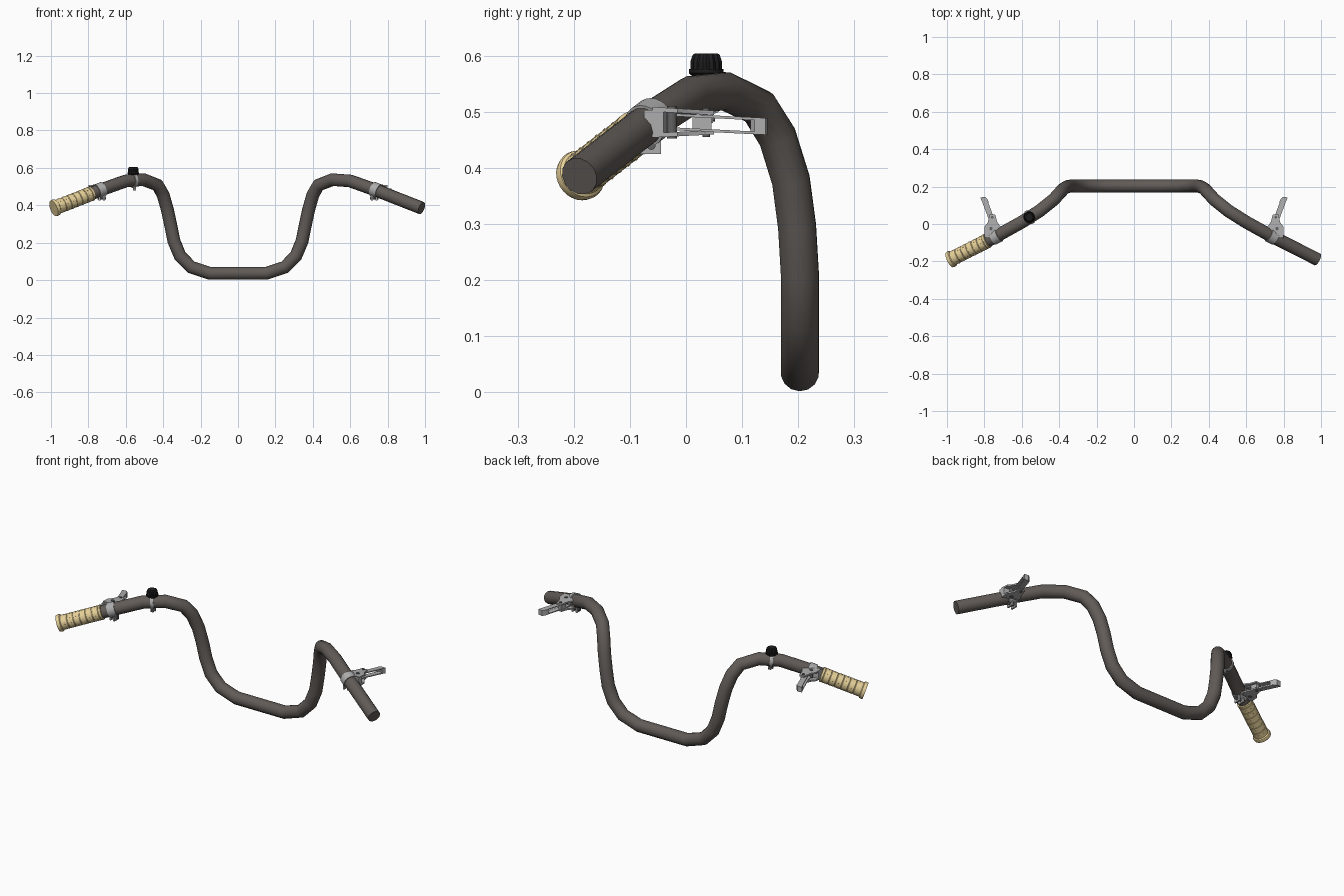
import bpy, bmesh, math
from mathutils import Vector

if "Cube" in bpy.data.objects:
    bpy.data.objects.remove(bpy.data.objects["Cube"])


def material(name, rgb):
    m = bpy.data.materials.new(name)
    m.diffuse_color = (*rgb, 1)
    m.use_nodes = True
    m.node_tree.nodes["Principled BSDF"].inputs["Base Color"].default_value = m.diffuse_color
    return m


STEEL = material("dark_steel", (0.12, 0.105, 0.095))
SILVER = material("silver", (0.42, 0.42, 0.42))
BOLT = material("bolt_grey", (0.12, 0.12, 0.12))
TAN = material("tan_rubber", (0.80, 0.64, 0.32))
BLACK = material("black", (0.012, 0.012, 0.012))


def finish(ob, mat, angle=40):
    ob.data.materials.append(mat)
    bpy.ops.object.select_all(action='DESELECT')
    ob.select_set(True)
    bpy.context.view_layer.objects.active = ob
    if angle:
        bpy.ops.object.shade_smooth_by_angle(angle=math.radians(angle))
    return ob


def from_bmesh(name, bm, mat, angle=40):
    bmesh.ops.recalc_face_normals(bm, faces=bm.faces)
    me = bpy.data.meshes.new(name)
    bm.to_mesh(me)
    bm.free()
    ob = bpy.data.objects.new(name, me)
    bpy.context.collection.objects.link(ob)
    return finish(ob, mat, angle)


def revolve(name, profile, origin, axis, mat, n=24, closed=False, angle=40, knurl=0):
    """Turn (distance along axis, radius) points about an axis."""
    rot = Vector(axis).to_track_quat('Z', 'Y')
    bm = bmesh.new()
    rings = []
    for d, r in profile:
        ring = []
        for i in range(n):
            a = 2 * math.pi * i / n
            rr = r - knurl * (i % 2)
            ring.append(bm.verts.new(Vector(origin) + rot @ Vector((rr * math.cos(a), rr * math.sin(a), d))))
        rings.append(ring)
    pairs = list(zip(rings, rings[1:])) + ([(rings[-1], rings[0])] if closed else [])
    for a, b in pairs:
        for i in range(n):
            j = (i + 1) % n
            bm.faces.new((a[i], a[j], b[j], b[i]))
    if not closed:
        bm.faces.new(rings[0])
        bm.faces.new(rings[-1])
    return from_bmesh(name, bm, mat, angle)


def prism(name, outline, z0, z1, s, mat, slope=0.0):
    """Plate with an xy outline; s mirrors x, slope tips it along y."""
    bm = bmesh.new()
    lo, hi = [[bm.verts.new((s * x, y, z + slope * y)) for x, y in outline] for z in (z0, z1)]
    bm.faces.new(lo)
    bm.faces.new(hi)
    n = len(outline)
    for i in range(n):
        j = (i + 1) % n
        bm.faces.new((lo[i], lo[j], hi[j], hi[i]))
    return from_bmesh(name, bm, mat, 30)


def rod(name, origin, axis, length, r, mat, n=12):
    return revolve(name, [(-length / 2, r), (length / 2, r)], origin, axis, mat, n)


def clamp_band(name, c, axis, width):
    h = width / 2
    return revolve(name, [(-h, 0.031), (-h, 0.039), (h, 0.039), (h, 0.031)], c, axis, SILVER, 24, True)


# bent tube, right half mirrored to the left
half = [(0.15, 0.203, 0.036), (0.25, 0.203, 0.069), (0.31, 0.203, 0.13), (0.343, 0.203, 0.21),
        (0.36, 0.198, 0.295), (0.378, 0.187, 0.378), (0.40, 0.163, 0.455), (0.43, 0.13, 0.508),
        (0.505, 0.07, 0.537), (0.60, 0.01, 0.53), (0.735, -0.065, 0.482), (0.982, -0.19, 0.385)]
path = [(-x, y, z) for x, y, z in reversed(half)] + half
cu = bpy.data.curves.new("handlebar_tube", 'CURVE')
cu.dimensions = '3D'
cu.bevel_depth = 0.0345
cu.bevel_resolution = 5
cu.use_fill_caps = True
sp = cu.splines.new('POLY')
sp.points.add(len(path) - 1)
for p, co in zip(sp.points, path):
    p.co = (*co, 1)
tube = bpy.data.objects.new("handlebar_tube", cu)
bpy.context.collection.objects.link(tube)
tube.select_set(True)
bpy.context.view_layer.objects.active = tube
bpy.ops.object.convert(target='MESH')
finish(bpy.context.view_layer.objects.active, STEEL)

# rubber grip on the left end, with ring ridges and an end flange
tip = Vector((-0.982, -0.19, 0.385))
inward = (Vector((-0.735, -0.065, 0.482)) - tip).normalized()
prof = [(-0.004, 0.036), (-0.004, 0.044), (0.006, 0.046), (0.014, 0.044), (0.018, 0.039)]
for i in range(6):
    d = 0.022 + i * 0.034
    prof += [(d, 0.039), (d + 0.029, 0.039), (d + 0.0305, 0.0375), (d + 0.0325, 0.0375)]
prof += [(0.226, 0.040), (0.236, 0.040), (0.238, 0.033)]
revolve("grip", prof, tip, inward, TAN, 28, angle=30)
# rows of small studs along the grip
q = inward.to_track_quat('Z', 'Y')
for k in range(8):
    a = math.pi * k / 4
    out = q @ Vector((math.cos(a), math.sin(a), 0))
    for i in range(6):
        rod("grip_stud", tip + inward * (0.036 + i * 0.034) + out * 0.0385, out, 0.004, 0.003, TAN, 6)

# brake levers on both sides
bracket = [(0.715, -0.045), (0.715, -0.012), (0.732, 0.012), (0.742, 0.05), (0.772, 0.05),
           (0.782, 0.008), (0.80, -0.015), (0.80, -0.06), (0.76, -0.06)]
block = [(0.715, -0.055), (0.715, -0.025), (0.80, -0.04), (0.80, -0.075)]
blade = [(0.735, -0.02), (0.748, 0.03), (0.768, 0.085), (0.778, 0.112), (0.785, 0.135), (0.797, 0.145),
         (0.822, 0.142), (0.812, 0.118), (0.803, 0.095), (0.79, 0.06), (0.775, 0.02), (0.768, -0.02)]
blade_tip = [(0.776, 0.115), (0.785, 0.135), (0.797, 0.145), (0.822, 0.142), (0.814, 0.122), (0.795, 0.13)]
blade_base = [(0.741, 0.012), (0.747, 0.045), (0.765, 0.045), (0.764, 0.012)]
for s, side in ((-1, "left"), (1, "right")):
    c = Vector((s * 0.738, -0.066, 0.481))
    axis = Vector((s * 0.836, -0.435, -0.33))
    clamp_band(side + "_lever_clamp", c, axis, 0.04)
    # clamp ears and bolt under the tube
    for k, x in enumerate((0.712, 0.736)):
        prism(side + "_clamp_ear", [(x, -0.082), (x + 0.009, -0.082), (x + 0.009, -0.045), (x, -0.045)],
              0.425, 0.458, s, SILVER)
    rod(side + "_clamp_bolt", (s * 0.729, -0.062, 0.44), (1, 0, 0), 0.046, 0.008, BOLT)
    # bracket plates, joined to the clamp by a block
    prism(side + "_bracket_block", block, 0.455, 0.503, s, SILVER)
    prism(side + "_bracket_top", bracket, 0.497, 0.505, s, SILVER, -0.06)
    prism(side + "_bracket_bottom", bracket, 0.457, 0.465, s, SILVER, 0.05)
    rod(side + "_bracket_bolt", (s * 0.765, -0.025, 0.481), (0, 0, 1), 0.058, 0.009, BOLT)
    rod(side + "_pivot_pin", (s * 0.757, 0.036, 0.481), (0, 0, 1), 0.052, 0.007, BOLT)
    # open channel lever blade
    prism(side + "_lever_top", blade, 0.491, 0.496, s, SILVER, -0.05)
    prism(side + "_lever_bottom", blade, 0.466, 0.471, s, SILVER, -0.05)
    prism(side + "_lever_tip", blade_tip, 0.468, 0.494, s, SILVER, -0.05)
    prism(side + "_lever_base", blade_base, 0.468, 0.494, s, SILVER, -0.05)

# bell with its clamp
bell = Vector((-0.56, 0.036, 0.533))
clamp_band("bell_clamp", bell, (-0.85, -0.52, -0.07), 0.016)
for dy in (-0.008, 0.008):
    y = bell.y + dy
    prism("bell_clamp_ear", [(-0.562, y - 0.004), (-0.546, y - 0.004), (-0.546, y + 0.004), (-0.562, y + 0.004)],
          0.48, 0.502, 1, SILVER)
rod("bell_clamp_bolt", (-0.554, bell.y, 0.488), (0, 1, 0), 0.032, 0.005, BOLT)
revolve("bell_base", [(0.028, 0.022), (0.036, 0.031), (0.043, 0.031)], bell, (0, 0, 1), BLACK, 24)
revolve("bell_knob", [(0.042, 0.029), (0.056, 0.029), (0.068, 0.025), (0.071, 0.021)],
        bell, (0, 0, 1), BLACK, 28, angle=0, knurl=0.003)
